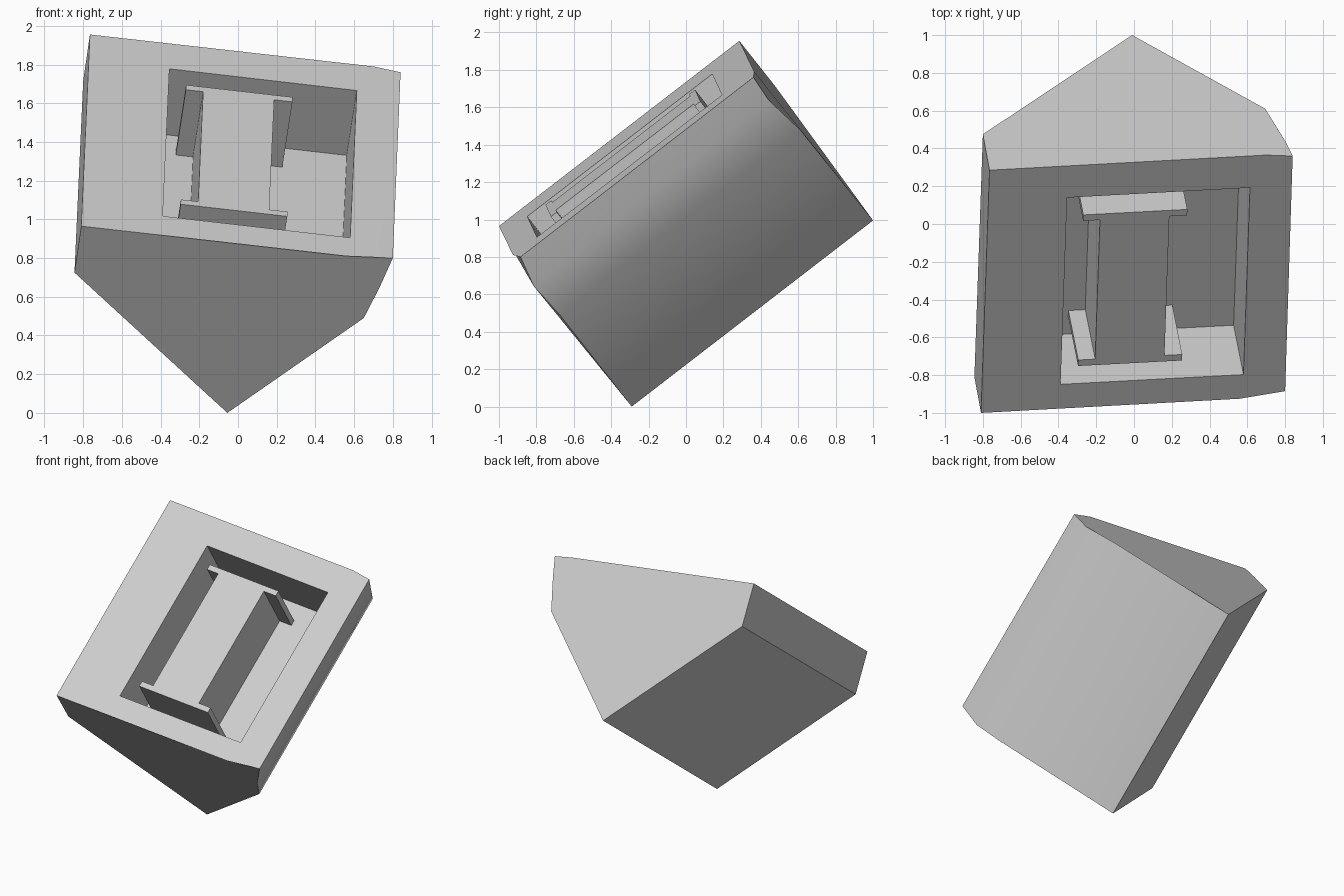
import bpy
import bmesh
from math import radians
from mathutils import Vector, Matrix

cube = bpy.data.objects.get("Cube")
if cube:
    bpy.data.objects.remove(cube)

grey = bpy.data.materials.new("light_grey")
grey.use_nodes = True
grey.diffuse_color = (0.6, 0.6, 0.6, 1)
grey.node_tree.nodes["Principled BSDF"].inputs["Base Color"].default_value = (0.6, 0.6, 0.6, 1)

# Tilted frame of the sloping face: u across, v up the slope, n outward
corner = Vector((-0.81, -1.0, 0.965))
v = Vector((0.045, 1.285, 0.99)).normalized()
u = Vector((1.465, 0.08, -0.165))
u = (u - v * u.dot(v)).normalized()
n = u.cross(v)
frame = Matrix((u, v, n)).transposed().to_4x4()
frame.translation = corner


def make_object(name, bm):
    bmesh.ops.recalc_face_normals(bm, faces=bm.faces)
    mesh = bpy.data.meshes.new(name)
    bm.to_mesh(mesh)
    bm.free()
    mesh.materials.append(grey)
    obj = bpy.data.objects.new(name, mesh)
    bpy.context.collection.objects.link(obj)
    return obj


def extrude_outline(name, outline, low, high):
    """Prism from a (u, v) outline, standing along the slope normal."""
    bm = bmesh.new()
    face = bm.faces.new([bm.verts.new((a, b, low)) for a, b in outline])
    moved = bmesh.ops.extrude_face_region(bm, geom=[face])["geom"]
    tops = [g for g in moved if isinstance(g, bmesh.types.BMVert)]
    bmesh.ops.translate(bm, verts=tops, vec=(0, 0, high - low))
    bm.transform(frame)
    return make_object(name, bm)


# Body: lofted between the lower and upper end outlines
lower = [corner, (0.56, -0.925, 0.81), (0.80, -0.885, 0.80), (0.73, -0.815, 0.645),
         (0.65, -0.675, 0.49), (-0.055, -0.29, 0.0), (-0.845, -0.81, 0.725)]
upper = [(-0.765, 0.285, 1.955), (0.70, 0.365, 1.79), (0.84, 0.36, 1.76),
         (0.80, 0.44, 1.64), (0.695, 0.61, 1.48), (-0.01, 1.0, 0.995), (-0.80, 0.475, 1.715)]
bm = bmesh.new()
lo = [bm.verts.new(p) for p in lower]
up = [bm.verts.new(p) for p in upper]
bm.faces.new(lo)
bm.faces.new(up)
bm.faces.new(lo[:3] + up[2::-1])
for i in range(2, 7):
    j = (i + 1) % 7
    bm.faces.new((lo[i], lo[j], up[j], up[i]))
body = make_object("body", bm)

# Rectangular recess cut into the sloping face
depth = 0.43
u0, u1, v0, v1 = 0.42, 1.396, 0.163, 1.411
cutter = extrude_outline("recess_cutter", [(u0, v0), (u1, v0), (u1, v1), (u0, v1)], -depth, 0.1)
cutter.hide_render = True
cut = body.modifiers.new("recess", 'BOOLEAN')
cut.operation = 'DIFFERENCE'
cut.solver = 'EXACT'
cut.object = cutter
bpy.context.view_layer.objects.active = body
bpy.ops.object.modifier_apply(modifier=cut.name)
bpy.data.objects.remove(cutter)

# Flanged beam standing on the recess floor, flush with the rim
left, right, web_left, web_right = 0.51, 1.065, 0.60, 0.97
bottom, top, thick = 0.28, 1.29, 0.04
beam = extrude_outline("flanged_beam", [
    (left, bottom), (right, bottom), (right, bottom + thick), (web_right, bottom + thick),
    (web_right, top - thick), (right, top - thick), (right, top), (left, top),
    (left, top - thick), (web_left, top - thick), (web_left, bottom + thick),
    (left, bottom + thick)], -depth - 0.01, 0.0)

# Soft shading across the rounded side only
for obj in bpy.context.selected_objects:
    obj.select_set(False)
body.select_set(True)
bpy.context.view_layer.objects.active = body
bpy.ops.object.shade_smooth_by_angle(angle=radians(32))
